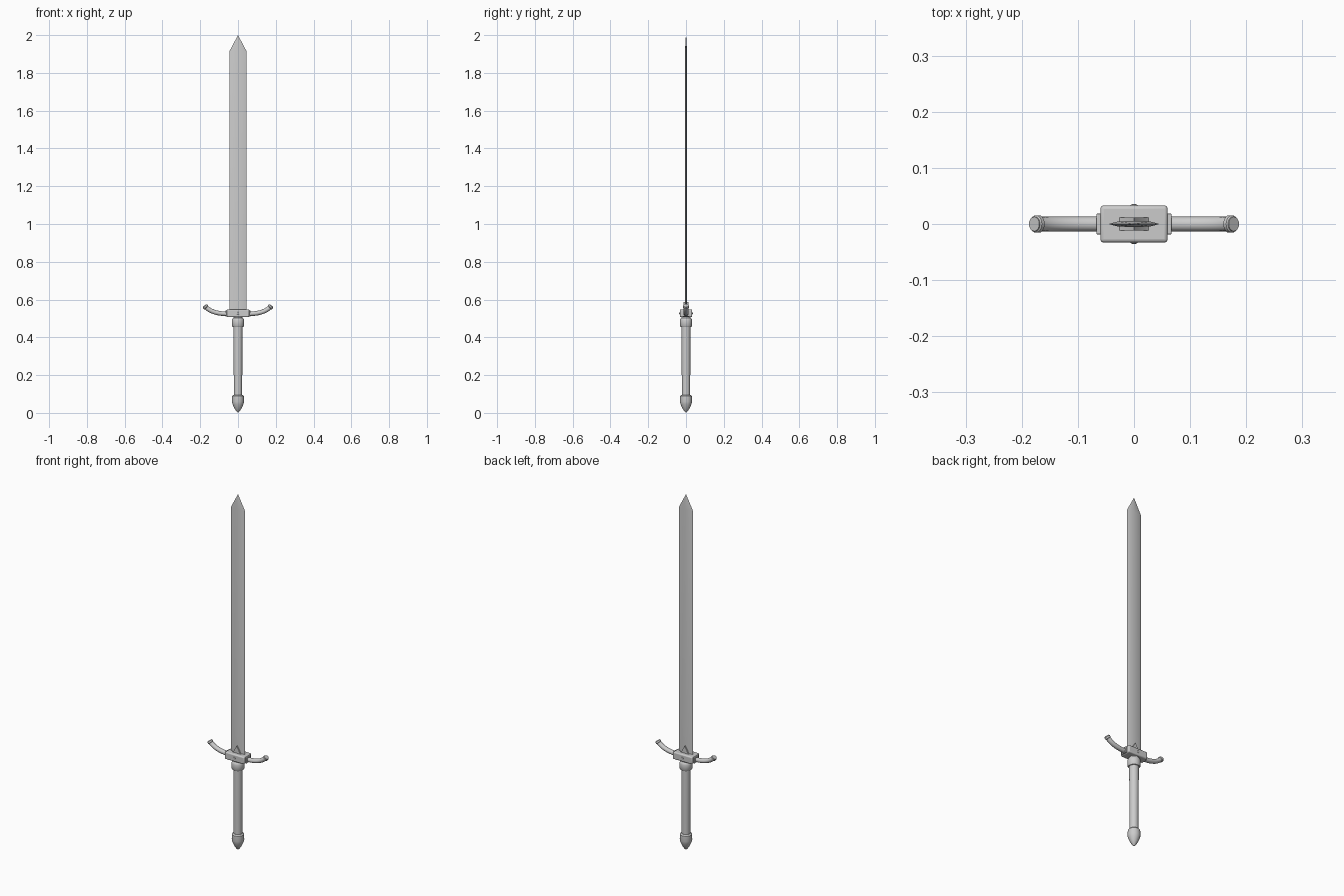
import bpy, bmesh, math
from mathutils import Vector

if "Cube" in bpy.data.objects:
    bpy.data.objects.remove(bpy.data.objects["Cube"])


def add_mesh(name, verts, faces, smooth=True, bevel=0.0):
    mesh = bpy.data.meshes.new(name)
    mesh.from_pydata(verts, [], faces)
    bm = bmesh.new()
    bm.from_mesh(mesh)
    bmesh.ops.remove_doubles(bm, verts=bm.verts, dist=1e-6)
    bmesh.ops.recalc_face_normals(bm, faces=bm.faces)
    bm.to_mesh(mesh)
    bm.free()
    ob = bpy.data.objects.new(name, mesh)
    bpy.context.collection.objects.link(ob)
    if bevel:
        mod = ob.modifiers.new("Bevel", "BEVEL")
        mod.width, mod.segments = bevel, 3
    bpy.ops.object.select_all(action='DESELECT')
    ob.select_set(True)
    bpy.context.view_layer.objects.active = ob
    if smooth:
        bpy.ops.object.shade_smooth_by_angle(angle=math.radians(35))
    return ob


def loft(name, rings, **kw):
    n = len(rings[0])
    faces = [(k*n+i, k*n+(i+1) % n, (k+1)*n+(i+1) % n, (k+1)*n+i)
             for k in range(len(rings)-1) for i in range(n)]
    faces += [tuple(range(n)), tuple(range((len(rings)-1)*n, len(rings)*n))]
    return add_mesh(name, [p for r in rings for p in r], faces, **kw)


def lathe(name, profile, n=32):
    rings = [[(max(r, 1e-5)*math.cos(2*math.pi*i/n), max(r, 1e-5)*math.sin(2*math.pi*i/n), z)
              for i in range(n)] for r, z in profile]
    return loft(name, rings)


def box(name, x0, x1, hy, z0, z1, bevel):
    return loft(name, [[(x0, -hy, z), (x1, -hy, z), (x1, hy, z), (x0, hy, z)]
                       for z in (z0, z1)], bevel=bevel)


# Blade: flattened section with sharp edges and a central ridge
section = [(-.045, 0), (-.029, -.0045), (0, -.0055), (.029, -.0045),
           (.045, 0), (.029, .0045), (0, .0055), (-.029, .0045)]
rings = [[(x*s, y*t, z + dz*abs(x)) for x, y in section]
         for s, t, z, dz in ((1, 1, .52, 0), (1, 1, 1.915, 0), (.001, .1, 2.0, 0))]
loft("blade", rings)

# Pointed plate where the blade meets the guard
tri = [(-.03, .545), (.03, .545), (.02, .553), (0, .588), (-.02, .553)]
loft("blade_collar", [[(x, y, z) for x, z in tri] for y in (-.012, .012)])

# Guard block with small studs front and back
box("guard_block", -.06, .06, .033, .507, .548, .006)
for s, side in ((-1, "front"), (1, "back")):
    pts = [(.008*math.cos(a), .527 + .008*math.sin(a)) for a in
           [2*math.pi*i/16 for i in range(16)]]
    loft("guard_stud_" + side, [[(x*k, s*y, .527 + (z-.527)*k) for x, z in pts]
                                for k, y in ((1, .031), (.7, .0345), (.2, .036))])


# Curved guard arms, each with an inner collar and an end band
def arm_point(t):
    p = [Vector((.055, .525)), Vector((.14, .523)), Vector((.178, .568))]
    c = p[0]*(1-t)**2 + p[1]*2*t*(1-t) + p[2]*t*t
    d = ((p[1]-p[0])*(1-t) + (p[2]-p[1])*t).normalized()
    return c, Vector((-d.y, d.x))


def arm_tube(name, s, ts, rads, n=20):
    rings = []
    for t, (ry, rn) in zip(ts, rads):
        c, nrm = arm_point(t)
        rings.append([(s*(c.x + nrm.x*rn*math.sin(a)), ry*math.cos(a),
                       c.y + nrm.y*rn*math.sin(a))
                      for a in [2*math.pi*i/n for i in range(n)]])
    loft(name, rings)


for s, side in ((-1, "left"), (1, "right")):
    ts = [i/14 for i in range(15)]
    arm_tube("guard_arm_" + side, s, ts, [(.013, .012)]*15)
    arm_tube("arm_end_band_" + side, s, (.87, .89, .96, .98),
             [(.013, .012), (.0155, .0145), (.0155, .0145), (.013, .012)])
    box("arm_collar_" + side, *sorted((s*.058, s*.067)), .0185, .510, .543, .002)

# Rounded ferrule under the guard
lathe("ferrule", [(0, .455), (.029, .455), (.033, .461), (.033, .490),
                  (.030, .499), (.025, .503), (.025, .51), (0, .51)])

# Grip
lathe("grip", [(0, .085), (.022, .085), (.0225, .2), (.0235, .33), (.024, .46), (0, .46)])

# Pointed pommel
lathe("pommel", [(0, .096), (.025, .096), (.031, .090), (.032, .060),
                 (.029, .046), (.019, .024), (.009, .009), (0, 0)])
